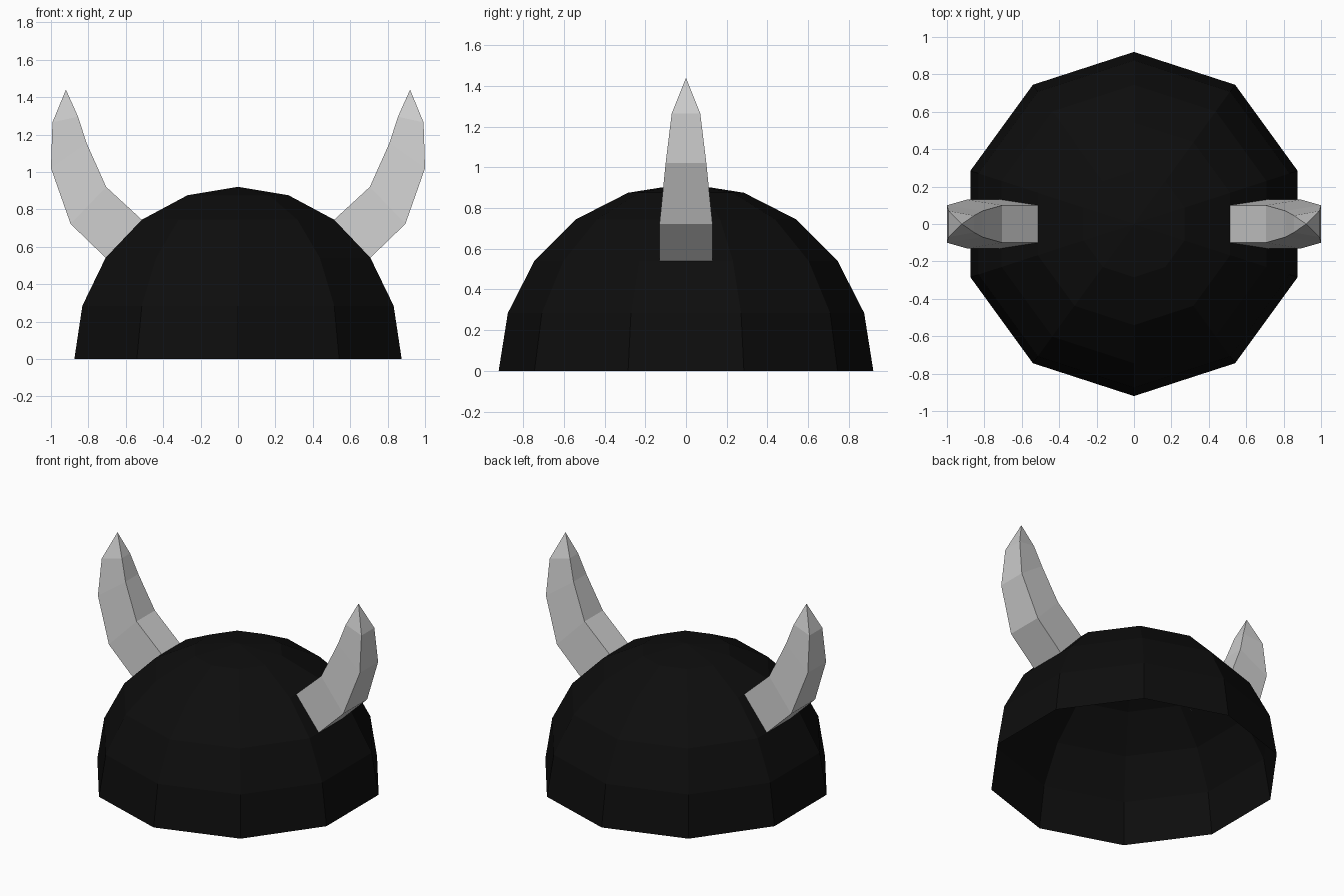
import bpy
import bmesh
from math import pi, sin, cos, radians

if "Cube" in bpy.data.objects:
    bpy.data.objects.remove(bpy.data.objects["Cube"])

R = 0.92      # dome radius
SIDES = 10


def make_object(name, bm, material=None):
    bmesh.ops.recalc_face_normals(bm, faces=bm.faces)
    mesh = bpy.data.meshes.new(name)
    bm.to_mesh(mesh)
    bm.free()
    obj = bpy.data.objects.new(name, mesh)
    bpy.context.collection.objects.link(obj)
    if material:
        mesh.materials.append(material)
    return obj


# Dome: open lower half removed from a ten-sided sphere
black = bpy.data.materials.new("black")
black.diffuse_color = (0.004, 0.004, 0.004, 1)
black.use_nodes = True
black.node_tree.nodes["Principled BSDF"].inputs["Base Color"].default_value = black.diffuse_color

bm = bmesh.new()
rings = []
for j in range(5):
    lat = radians(18 * j)
    rings.append([bm.verts.new((R * cos(lat) * cos(pi / 10 + i * 2 * pi / SIDES),
                                R * cos(lat) * sin(pi / 10 + i * 2 * pi / SIDES),
                                R * sin(lat))) for i in range(SIDES)])
top = bm.verts.new((0, 0, R))
for i in range(SIDES):
    k = (i + 1) % SIDES
    for a, b in zip(rings, rings[1:]):
        bm.faces.new((a[i], a[k], b[k], b[i]))
    bm.faces.new((rings[-1][i], rings[-1][k], top))
make_object("helmet_dome", bm, black)

# Horn sections: outer x, z, half width, then inner x, z, half width
SECTIONS = [
    (0.708, 0.541, 0.13, 0.514, 0.744, 0.10),
    (0.895, 0.722, 0.13, 0.705, 0.92, 0.10),
    (1.0, 1.02, 0.10, 0.81, 1.155, 0.07),
    (0.992, 1.265, 0.07, 0.855, 1.295, 0.045),
]
TIP = (0.92, 0, 1.44)


def make_horn(name, side):
    bm = bmesh.new()
    loops = []
    for ox, oz, ow, ix, iz, iw in SECTIONS:
        loops.append([bm.verts.new((side * x, y, z)) for x, y, z in
                      ((ox, -ow, oz), (ox, ow, oz), (ix, iw, iz), (ix, -iw, iz))])
    tip = bm.verts.new((side * TIP[0], TIP[1], TIP[2]))
    for i in range(4):
        k = (i + 1) % 4
        for a, b in zip(loops, loops[1:]):
            bm.faces.new((a[i], a[k], b[k], b[i]))
        bm.faces.new((loops[-1][i], loops[-1][k], tip))
    obj = make_object(name, bm)
    # An open base can confuse normal orientation, so check the outermost face
    return obj


# Horns, one on each side
make_horn("right_horn", 1)
make_horn("left_horn", -1)
